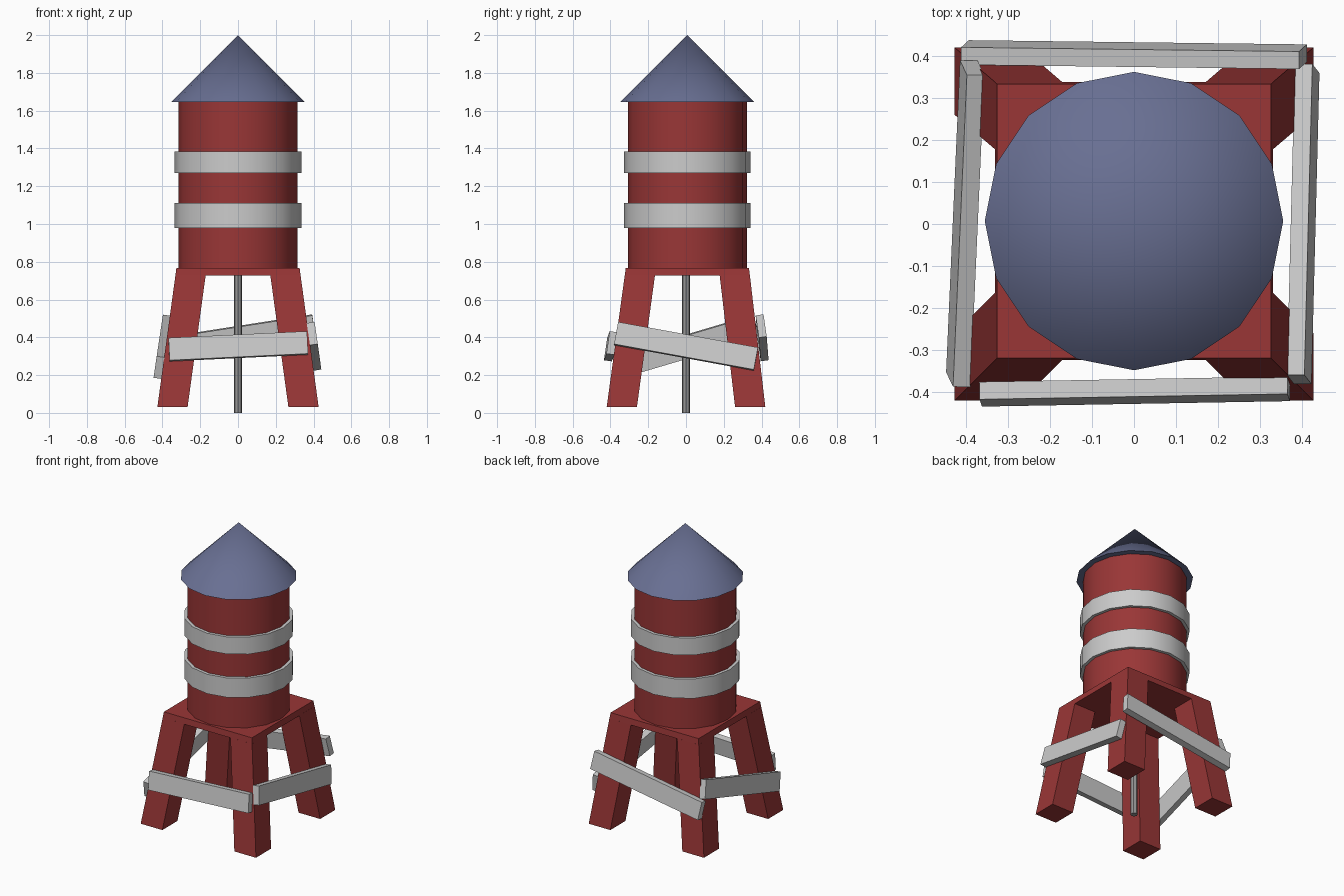
import bpy, math
from mathutils import Vector

if "Cube" in bpy.data.objects:
    bpy.data.objects.remove(bpy.data.objects["Cube"])

CY = 0.007  # the tank sits very slightly towards the back


def material(name, rgb):
    m = bpy.data.materials.new(name)
    m.diffuse_color = (*rgb, 1)
    m.use_nodes = True
    m.node_tree.nodes["Principled BSDF"].inputs["Base Color"].default_value = m.diffuse_color
    return m


RED = material("barn_red", (0.32, 0.037, 0.037))
BLUE = material("slate_blue", (0.14, 0.16, 0.29))
DARK = material("dark_grey", (0.3, 0.3, 0.3))


def mesh_object(name, verts, faces, mat=None):
    me = bpy.data.meshes.new(name)
    me.from_pydata(verts, [], faces)
    ob = bpy.data.objects.new(name, me)
    bpy.context.collection.objects.link(ob)
    if mat:
        me.materials.append(mat)
    return ob


def hexahedron(name, bottom, top, mat=None):
    """Box from two matching counter-clockwise quads."""
    faces = [(3, 2, 1, 0), (4, 5, 6, 7)]
    faces += [(i, (i + 1) % 4, (i + 1) % 4 + 4, i + 4) for i in range(4)]
    return mesh_object(name, list(bottom) + list(top), faces, mat)


def smooth(ob):
    bpy.ops.object.select_all(action='DESELECT')
    ob.select_set(True)
    bpy.context.view_layer.objects.active = ob
    bpy.ops.object.shade_smooth_by_angle(angle=math.radians(35))


def cone(name, r1, r2, z0, z1, sides, mat=None, y=CY):
    bpy.ops.mesh.primitive_cone_add(vertices=sides, radius1=r1, radius2=r2,
                                    depth=z1 - z0, location=(0, y, (z0 + z1) / 2))
    ob = bpy.context.object
    ob.name = name
    if mat:
        ob.data.materials.append(mat)
    smooth(ob)
    return ob


def ring(name, r_in, r_out, z0, z1, sides=16):
    """Closed hoop with a rectangular section."""
    section = [(r_in, z0), (r_out, z0), (r_out, z1), (r_in, z1)]
    verts, faces = [], []
    for i in range(sides):
        a = 2 * math.pi * i / sides
        verts += [(r * math.cos(a), CY + r * math.sin(a), z) for r, z in section]
        j = (i + 1) % sides
        faces += [(4 * i + k, 4 * j + k, 4 * j + (k + 1) % 4, 4 * i + (k + 1) % 4)
                  for k in range(4)]
    smooth(mesh_object(name, verts, faces))


# Tank, roof, hoops and pipe
cone("tank", 0.315, 0.315, 0.765, 1.65, 16, RED)
cone("roof", 0.355, 0, 1.645, 2.0, 16, BLUE)
ring("lower_hoop", 0.312, 0.335, 0.98, 1.11)
ring("upper_hoop", 0.312, 0.335, 1.27, 1.385)
cone("pipe", 0.022, 0.022, 0, 0.735, 8, DARK, 0)


# Platform slab
def square(r, z):
    return [(x * r, CY + y * r, z) for x, y in ((-1, -1), (1, -1), (1, 1), (-1, 1))]


hexahedron("platform", square(0.331, 0.728), square(0.326, 0.768), RED)

# Four splayed legs
W = 0.16
for sx, sy, label in ((-1, -1, "front_left"), (1, -1, "front_right"),
                      (1, 1, "back_right"), (-1, 1, "back_left")):
    def quad(ox, oy, z, dy=0):
        pts = [(sx * ox, sy * oy + dy, z), (sx * (ox - W), sy * oy + dy, z),
               (sx * (ox - W), sy * (oy - W) + dy, z), (sx * ox, sy * (oy - W) + dy, z)]
        return pts if sx * sy > 0 else pts[::-1]
    hexahedron(label + "_leg", quad(0.427, 0.42, 0.03), quad(0.331, 0.331, 0.73, CY), RED)


# Crooked boards nailed across the legs, leaning with their slope
def board(name, a, b, outward, height=0.12, thick=0.042):
    a, b, out = Vector(a), Vector(b), Vector(outward)
    d = (b - a).normalized()
    n = out + Vector((0, 0, 0.145))
    n = (n - d * n.dot(d)).normalized()
    u = d.cross(n)
    if u.z < 0:
        u = -u
    u, n = u * height / 2, n * thick / 2
    # a-to-b is counter-clockwise seen from above
    hexahedron(name, [a + n - u, b + n - u, b - n - u, a - n - u],
               [a + n + u, b + n + u, b - n + u, a - n + u])


board("front_board", (-0.365, -0.405, 0.335), (0.368, -0.392, 0.37), (0, -1, 0))
board("right_board", (0.393, -0.37, 0.42), (0.412, 0.37, 0.285), (1, 0, 0))
board("back_board", (0.402, 0.398, 0.46), (-0.402, 0.408, 0.335), (0, 1, 0))
board("left_board", (-0.385, 0.372, 0.46), (-0.418, -0.37, 0.24), (-1, 0, 0))
